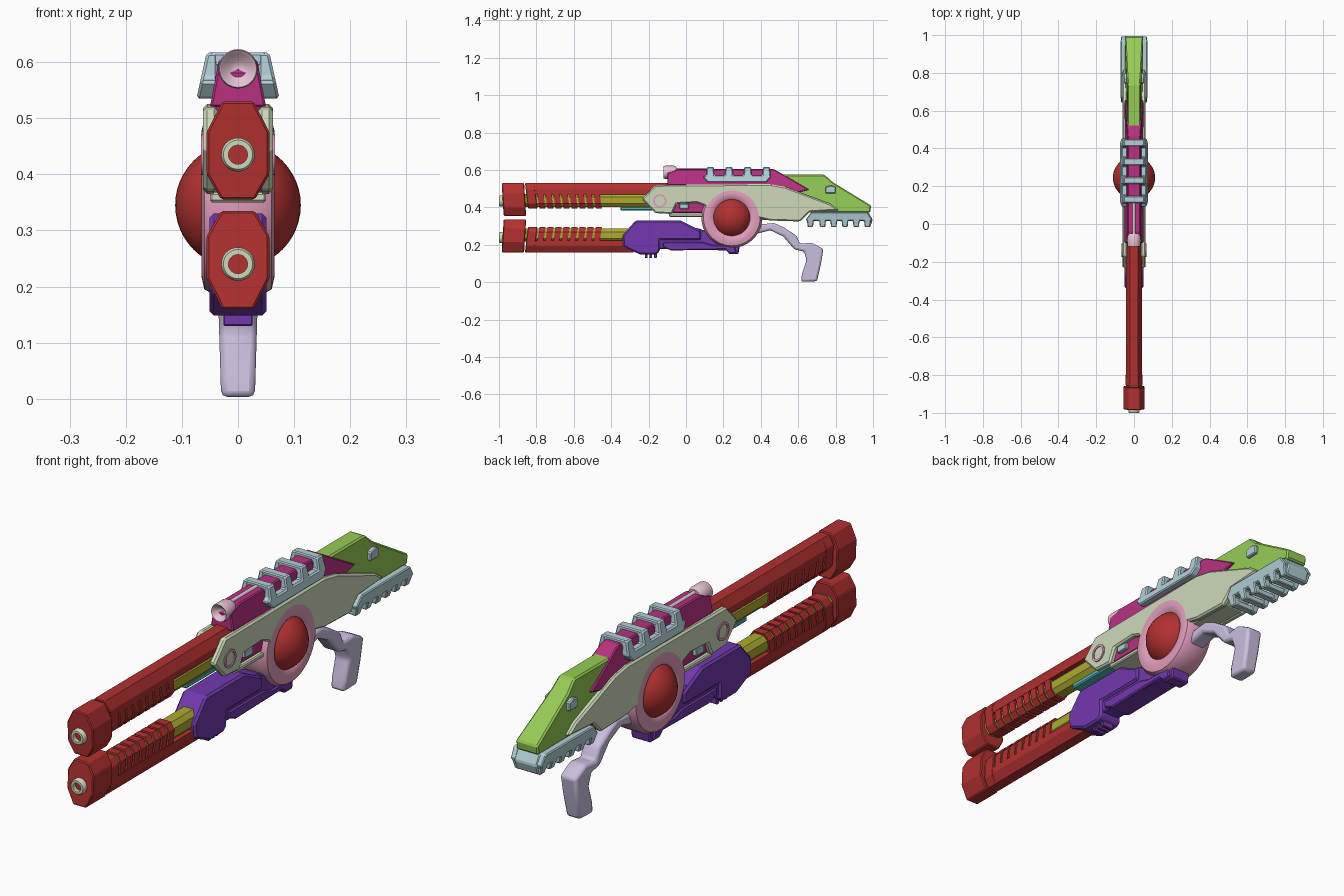
import bpy, bmesh, math
from mathutils import Vector

if "Cube" in bpy.data.objects:
    bpy.data.objects.remove(bpy.data.objects["Cube"])

COLORS = dict(red=(.45, .03, .03), cream=(.62, .70, .50), olive=(.42, .40, .03), purple=(.17, .04, .42),
              magenta=(.48, .03, .22), blue=(.45, .63, .68), green=(.30, .60, .09), pink=(.76, .34, .50),
              rose=(.80, .55, .66), lilac=(.60, .52, .74), teal=(.08, .48, .50))
MATS = {}
for key, c in COLORS.items():
    MATS[key] = bpy.data.materials.new(key)
    MATS[key].diffuse_color = (*c, 1)


def finish(name, bm, col, bevel=0, segs=1, smooth=False):
    bmesh.ops.remove_doubles(bm, verts=bm.verts, dist=1e-5)
    bmesh.ops.recalc_face_normals(bm, faces=bm.faces)
    for f in bm.faces:
        f.smooth = smooth
    me = bpy.data.meshes.new(name)
    bm.to_mesh(me)
    bm.free()
    me.materials.append(MATS[col])
    ob = bpy.data.objects.new(name, me)
    bpy.context.collection.objects.link(ob)
    if bevel:
        m = ob.modifiers.new("bevel", "BEVEL")
        m.width, m.segments, m.limit_method, m.angle_limit = bevel, segs, 'ANGLE', math.radians(30)
    if smooth:
        bpy.context.view_layer.objects.active = ob
        ob.select_set(True)
        bpy.ops.object.shade_smooth_by_angle(angle=math.radians(40))
        ob.select_set(False)
    return ob


def bridge(bm, a, b):
    va, vb = [bm.verts.new(p) for p in a], [bm.verts.new(p) for p in b]
    bm.faces.new(va)
    bm.faces.new(vb)
    for i in range(len(a)):
        j = (i + 1) % len(a)
        bm.faces.new((va[i], va[j], vb[j], vb[i]))


def side(name, profiles, col, outer, inner=None, bevel=.005, segs=1, smooth=False):
    """Extrude y-z profiles across x; outer may be ((z0, w0), (z1, w1)); inner gives a mirrored pair."""
    def w(z):
        if not isinstance(outer, tuple):
            return outer
        (z0, w0), (z1, w1) = outer
        return w0 + (w1 - w0) * min(1, max(0, (z - z0) / (z1 - z0)))
    bm = bmesh.new()
    for pts in profiles:
        if inner is None:
            bridge(bm, [(-w(z), y, z) for y, z in pts], [(w(z), y, z) for y, z in pts])
        else:
            for s in (-1, 1):
                bridge(bm, [(s * inner, y, z) for y, z in pts], [(s * w(z), y, z) for y, z in pts])
    return finish(name, bm, col, bevel, segs, smooth)


def along_y(name, half, spans, col, flip=False, slant=0, bevel=0):
    """Extrude a mirrored x-z half section along y; flip turns it over into the lower barrel."""
    sec = half + [(-x, z) for x, z in reversed(half)]
    bm = bmesh.new()
    for y0, y1 in spans:
        ends = [[(x, y + slant * (z - .44), .69 - z if flip else z) for x, z in sec] for y in (y0, y1)]
        bridge(bm, *ends)
    return finish(name, bm, col, bevel)


def lathe(name, prof, centers, axis, col, n=32, closed=True):
    bm = bmesh.new()
    for c in centers:
        rings = []
        for i in range(n):
            t = 2 * math.pi * i / n
            u, v = math.cos(t), math.sin(t)
            rings.append([bm.verts.new(Vector(c) + Vector((a, r * u, r * v) if axis == 'x' else (r * u, a, r * v)))
                          for r, a in prof])
        m = len(prof)
        for i in range(n):
            p, q = rings[i], rings[(i + 1) % n]
            for k in range(m if closed else m - 1):
                l = (k + 1) % m
                bm.faces.new((p[k], p[l], q[l], q[k]))
    return finish(name, bm, col, smooth=True)


def rect(y0, y1, z0, z1):
    return [(y0, z0), (y1, z0), (y1, z1), (y0, z1)]


# Twin barrels, the lower one turned over
for tag, flip, tail, zc in (("upper", False, -.08, .435), ("lower", True, -.28, .24)):
    along_y(tag + "_muzzle_cap", [(.028, .53), (.056, .475), (.056, .40), (.03, .355)], [(-.98, -.86)],
            "red", flip, -.06, .004)
    along_y(tag + "_shroud", [(.022, .53), (.043, .495), (.043, .468)], [(-.85, tail)], "red", flip)
    along_y(tag + "_shroud_collar", [(.022, .53), (.044, .495), (.044, .42), (.025, .395)],
            [(-.85, -.80)], "red", flip, -.12, .003)
    along_y(tag + "_cooling_fins", [(.042, .475), (.042, .42), (.024, .395)],
            [(-.79 + i * .043, -.758 + i * .043) for i in range(8)], "red", flip, -.15)
    along_y(tag + "_barrel", [(.02, .472), (.036, .455), (.036, .42), (.02, .402)], [(-.88, tail)], "olive", flip)
    lathe(tag + "_muzzle_ring", [(.017, -1), (.026, -1), (.03, -.994), (.03, -.97), (.017, -.97)],
          [(0, 0, zc)], 'y', "cream")
    lathe(tag + "_bore", [(0, -.984), (.018, -.984), (.018, -.97), (0, -.97)], [(0, 0, zc)], 'y', "red", 24, False)
side("under_barrel_strip", [rect(-.35, -.08, .383, .405)], "teal", .022)

# Body: core, side plates with an arch round the ball, rear filler
side("body_core", [[(-.08, .37), (.4, .37), (.6, .40), (.6, .53), (-.08, .53)]], "magenta", .042)
arch = [(.245 + .13 * math.cos(math.radians(a)), .347 + .13 * math.sin(math.radians(a))) for a in range(0, 166, 15)]
side("body_side_plate", [[(-.165, .37), (-.235, .445), (-.165, .52), (.45, .525), (.53, .51), (.61, .48), (.77, .42),
                          (.82, .385), (.66, .375), (.61, .325), (.45, .33)] + arch +
                         [(.10, .41), (.06, .425), (-.05, .42), (-.075, .365)]], "cream", .062, .036, .007)
side("body_rear_block", [[(.3, .40), (.38, .335), (.61, .327), (.66, .377), (.81, .385), (.6, .47), (.3, .5)]],
     "cream", .042)
side("body_lower_strip", [rect(-.09, .12, .35, .368)], "cream", .05, bevel=.004)
side("side_latch", [rect(-.035, .015, .392, .42)], "blue", .056, .03, .003)
lathe("pivot_ring", [(.027, -.066), (.036, -.066), (.036, .066), (.027, .066)], [(0, -.14, .435)], 'x', "pink")

# Central ball in its collar
bm = bmesh.new()
bmesh.ops.create_uvsphere(bm, u_segments=40, v_segments=24, radius=.112)
bmesh.ops.translate(bm, verts=bm.verts, vec=(0, .245, .345))
finish("power_ball", bm, "red", smooth=True)
edge = [(.096, .053), (.108, .062), (.13, .065), (.152, .06), (.163, .04)]
lathe("ball_collar", edge + [(r, -x) for r, x in reversed(edge)], [(0, .245, .347)], 'x', "pink", 48)

# Top cover and sight
side("top_cover", [[(-.1, .52), (-.1, .585), (-.04, .605), (.47, .605), (.66, .495), (.6, .48), (.45, .515)]],
     "magenta", ((.52, .05), (.605, .034)), bevel=.004)
lathe("sight_cup", [(0, -.095), (.015, -.1), (.027, -.115), (.033, -.12), (.035, -.113), (.035, -.065), (.028, -.05),
                    (0, -.05)], [(0, 0, .588)], 'y', "rose", 32, False)
side("sight_stem", [rect(-.1, -.085, .52, .57)], "cream", .005, bevel=0)
lathe("sight_rod", [(0, -.06), (.009, -.06), (.009, .12), (0, .12)], [(0, 0, .603)], 'y', "rose", 12, False)

# Top rail: side combs joined by cross bars
posts = [.13, .23, .33, .43]
comb = [(.09, .565), (.115, .535), (.43, .535), (.455, .565)]
for y in reversed(posts):
    comb += [(y + .022, .572), (y + .018, .617), (y - .018, .617), (y - .022, .572)]
side("top_rail_sides", [comb], "blue", ((.535, .074), (.617, .056)), .036, .005)
side("top_rail_bars", [rect(y - .018, y + .018, .592, .617) for y in posts], "blue", .05, bevel=.004)

# Stock, its clips and the toothed butt rail
side("stock", [[(.46, .5), (.5, .575), (.74, .575), (.785, .535), (.99, .41), (.985, .372), (.66, .372)]], "green",
     ((.44, .048), (.575, .034)), bevel=.006)
side("stock_clip", [[(.745, .475), (.8, .475), (.8, .51), (.775, .518), (.745, .51)]], "blue", .055, .03, .004)
teeth = [.665, .73, .79, .85, .91, .97]
comb = [(.995, .335), (.97, .375), (.67, .375), (.64, .335)]
for y in teeth:
    comb += [(y - .018, .328), (y - .014, .295), (y + .014, .295), (y + .018, .328)]
side("butt_rail_sides", [comb], "blue", ((.295, .056), (.345, .071)), .034, .004)
side("butt_rail_bars", [rect(y - .014, y + .014, .297, .32) for y in teeth], "blue", .045, bevel=.003)
side("butt_end", [[(.955, .375), (.975, .375), (.998, .335), (.985, .295), (.955, .295)]], "blue", .05)

# Fore-end under the body
side("fore_end_front", [[(-.34, .25), (-.27, .33), (-.03, .33), (.08, .275), (.08, .225), (-.14, .225), (-.14, .165),
                         (-.16, .148), (-.245, .148), (-.335, .19)]], "purple", .051, bevel=.008)
side("fore_end_body", [[(-.2, .18), (-.2, .3), (.06, .29), (.29, .21), (.28, .15), (.23, .15), (.22, .17)]],
     "purple", .042)
side("fore_end_panel", [[(-.125, .19), (-.125, .215), (.09, .215), (.14, .2), (.26, .2), (.27, .155), (.23, .155),
                         (.21, .175), (-.08, .17)]], "purple", .049)
side("fore_end_teeth", [rect(y, y + .014, .13, .16) for y in (-.22, -.195, -.17)], "purple", .026, bevel=.002)

# Grip
side("grip", [[(.36, .305), (.47, .317), (.52, .295), (.59, .25), (.61, .205), (.67, .212), (.735, .178), (.72, .09),
               (.70, .005), (.615, .003), (.62, .045), (.645, .12), (.63, .165), (.58, .175), (.52, .245),
               (.45, .278), (.36, .255)]], "lilac", ((0, .03), (.2, .036)), bevel=.011, segs=2, smooth=True)

for m in bpy.data.materials:
    if m.users and not m.is_grease_pencil:
        m.use_nodes = True
        m.node_tree.nodes["Principled BSDF"].inputs["Base Color"].default_value = m.diffuse_color
